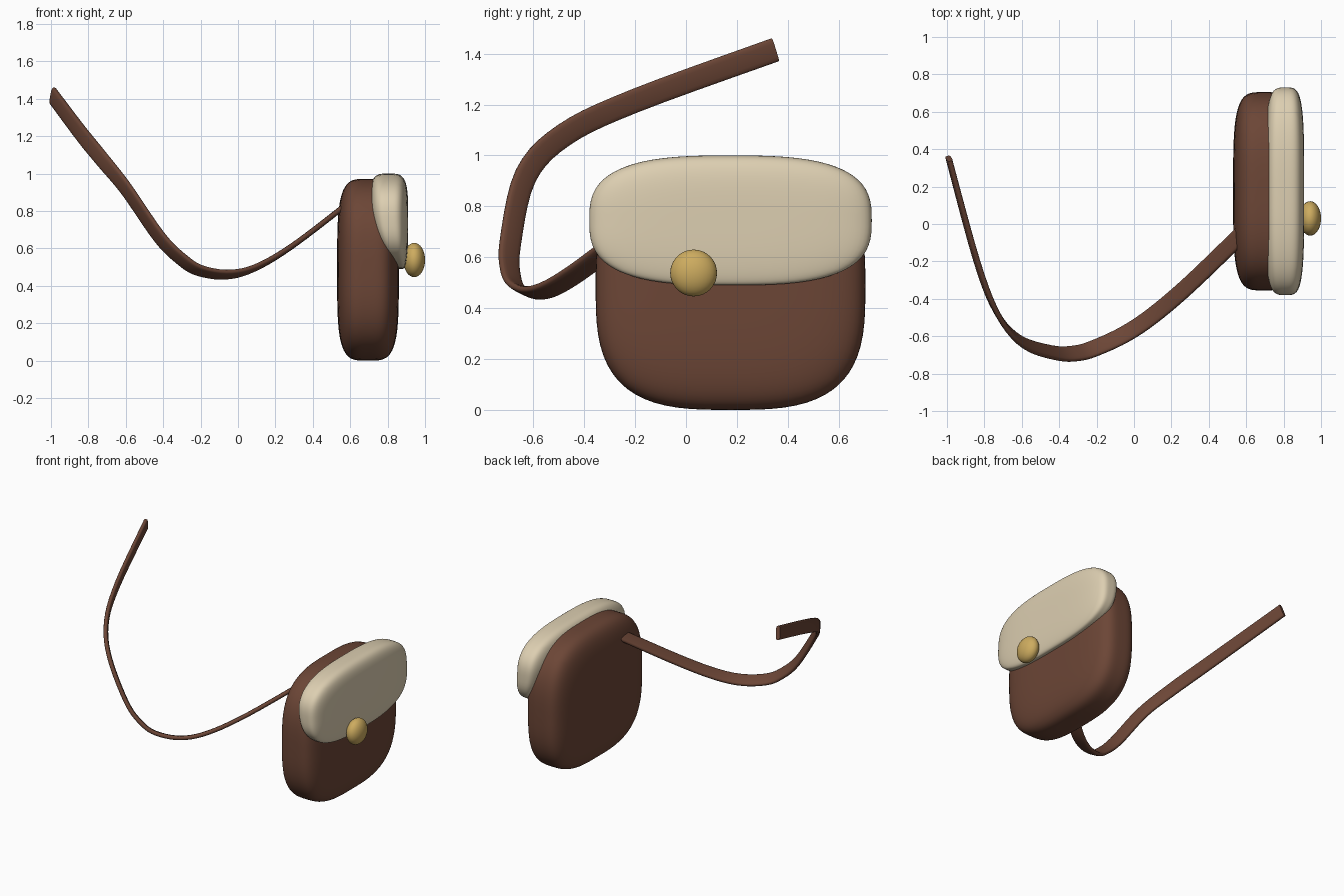
import bpy, bmesh, math
from mathutils import Vector

if "Cube" in bpy.data.objects:
    bpy.data.objects.remove(bpy.data.objects["Cube"])


def material(name, rgb):
    m = bpy.data.materials.new(name)
    m.diffuse_color = (*rgb, 1)
    m.use_nodes = True
    m.node_tree.nodes["Principled BSDF"].inputs["Base Color"].default_value = m.diffuse_color
    return m


brown = material("brown leather", (0.15, 0.061, 0.037))
cream = material("cream leather", (0.72, 0.62, 0.44))
gold = material("gold metal", (0.61, 0.41, 0.115))


def finish(bm, name, mat, angle=60):
    bmesh.ops.recalc_face_normals(bm, faces=bm.faces)
    me = bpy.data.meshes.new(name)
    bm.to_mesh(me)
    bm.free()
    ob = bpy.data.objects.new(name, me)
    bpy.context.collection.objects.link(ob)
    me.materials.append(mat)
    bpy.ops.object.select_all(action='DESELECT')
    ob.select_set(True)
    bpy.context.view_layer.objects.active = ob
    bpy.ops.object.shade_smooth_by_angle(angle=math.radians(angle))
    return ob


def pillow(name, mat, centre, half, n, m, shape=None):
    """Soft box: a gridded cube pulled onto a rounded-box surface."""
    bm = bmesh.new()
    bmesh.ops.create_cube(bm, size=2)
    bmesh.ops.subdivide_edges(bm, edges=bm.edges[:], cuts=19, use_grid_fill=True)
    for v in bm.verts:
        x, y, z = (abs(c) for c in v.co)
        r = ((y**n + z**n) ** (m / n) + x**m) ** (1 / m)
        v.co = Vector(c / r * h for c, h in zip(v.co, half)) + Vector(centre)
        if shape:
            shape(v.co)
    return finish(bm, name, mat)


def thin_lower_back(co):
    # the flap's hidden side slants forward towards its lower edge
    t = max(0, (0.85 - co.z) / 0.36)
    co.x += 0.12 * t * t * (0.91 - co.x) / 0.21


# Bag body and overlapping flap
pillow("bag_body", brown, (0.695, 0.175, 0.486), (0.165, 0.53, 0.486), 3.1, 4)
pillow("bag_flap", cream, (0.805, 0.175, 0.745), (0.105, 0.555, 0.255), 2.9, 4,
       thin_lower_back)

# Round clasp
bm = bmesh.new()
bmesh.ops.create_uvsphere(bm, u_segments=32, v_segments=16, radius=1)
for v in bm.verts:
    v.co = Vector((0.942 + v.co.x * 0.058, 0.03 + v.co.y * 0.092, 0.538 + v.co.z * 0.092))
finish(bm, "clasp", gold)

# Strap: centre line, and the direction its wide side points in
path = [Vector(p) for p in [
    (-0.99, 0.35, 1.415), (-0.84, -0.2, 1.215), (-0.73, -0.48, 1.08),
    (-0.6, -0.63, 0.92), (-0.42, -0.69, 0.66), (-0.3, -0.69, 0.54),
    (-0.2, -0.66, 0.48), (-0.05, -0.59, 0.46), (0.1, -0.49, 0.5),
    (0.3, -0.32, 0.62), (0.6, -0.03, 0.85)]]
wide = [Vector(p) for p in [(-0.2, 0.4, -0.9), (-0.3, 0.55, -0.75), (-0.42, 0.7, -0.55)]]
wide += [Vector((-0.5, 0.8, -0.4))] * (len(path) - 3)


def spline(pts, i, t):
    a, b = pts[max(i - 1, 0)], pts[i]
    c, d = pts[i + 1], pts[min(i + 2, len(pts) - 1)]
    return 0.5 * (2 * b + (c - a) * t + (2 * a - 5 * b + 4 * c - d) * t * t
                  + (3 * b - a - 3 * c + d) * t**3)


STEPS, SIDES = 5, 16
params = [(i, s / STEPS) for i in range(len(path) - 1) for s in range(STEPS)]
params.append((len(path) - 2, 1.0))
line = [spline(path, *p) for p in params]
bm = bmesh.new()
rings = []
for k, p in enumerate(params):
    tangent = (line[min(k + 1, len(line) - 1)] - line[max(k - 1, 0)]).normalized()
    w = spline(wide, *p)
    w = (w - tangent * w.dot(tangent)).normalized()
    flat = tangent.cross(w)
    ring = []
    for s in range(SIDES):
        a = 2 * math.pi * s / SIDES
        c, d = (math.copysign(abs(f(a)) ** 0.6, f(a)) for f in (math.cos, math.sin))
        ring.append(bm.verts.new(line[k] + w * c * 0.048 + flat * d * 0.015))
    rings.append(ring)
for r0, r1 in zip(rings, rings[1:]):
    for s in range(SIDES):
        t = (s + 1) % SIDES
        bm.faces.new((r0[s], r0[t], r1[t], r1[s]))
bm.faces.new(rings[0])
bm.faces.new(rings[-1])
finish(bm, "strap", brown)
